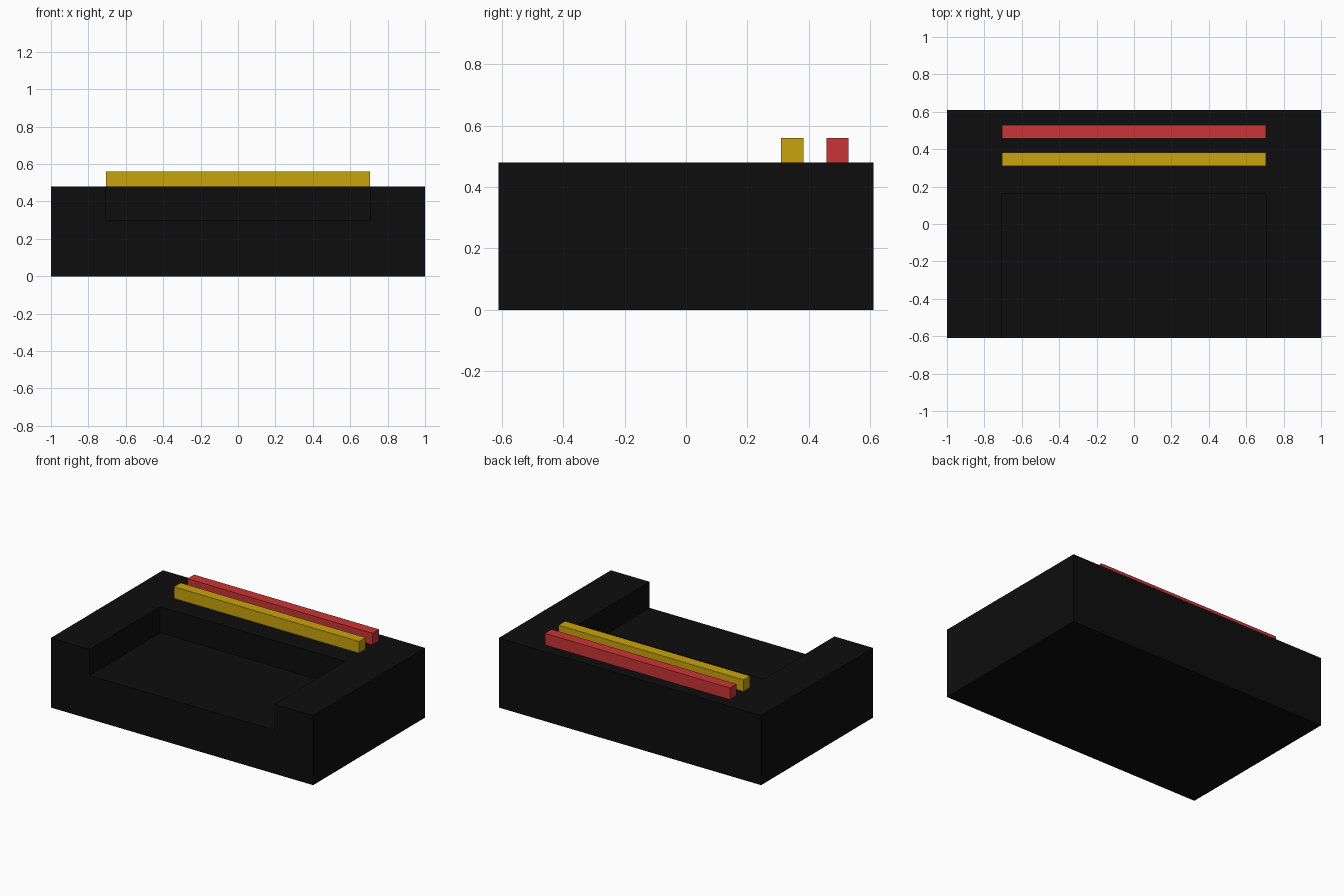
import bpy

if "Cube" in bpy.data.objects:
    bpy.data.objects.remove(bpy.data.objects["Cube"])


def material(name, rgb):
    m = bpy.data.materials.new(name)
    m.diffuse_color = (*rgb, 1)
    m.use_nodes = True
    m.node_tree.nodes["Principled BSDF"].inputs["Base Color"].default_value = m.diffuse_color
    return m


def box(name, lo, hi, mat):
    """Flat-faced box between two opposite corners."""
    bpy.ops.mesh.primitive_cube_add(
        size=1, location=[(a + b) / 2 for a, b in zip(lo, hi)])
    ob = bpy.context.object
    ob.name = name
    ob.scale = [b - a for a, b in zip(lo, hi)]
    bpy.ops.object.transform_apply(location=False, rotation=False, scale=True)
    ob.data.materials.append(mat)
    return ob


black = material("black", (0.004, 0.004, 0.004))
gold = material("gold", (0.584, 0.366, 0.004))
red = material("red", (0.591, 0.035, 0.035))

# Main body with a recess open to the front and top
body = box("body", (-1, -0.61, 0), (1, 0.61, 0.48), black)
cutter = box("recess_cutter", (-0.705, -0.8, 0.3), (0.705, 0.16, 0.7), black)
mod = body.modifiers.new("recess", 'BOOLEAN')
mod.operation = 'DIFFERENCE'
mod.solver = 'EXACT'
mod.object = cutter
bpy.context.view_layer.objects.active = body
bpy.ops.object.modifier_apply(modifier=mod.name)
bpy.data.objects.remove(cutter, do_unlink=True)

# Two raised bars along the back of the top
for name, y, mat in (("gold_bar", 0.31, gold), ("red_bar", 0.457, red)):
    box(name, (-0.705, y, 0.48), (0.705, y + 0.072, 0.56), mat)
